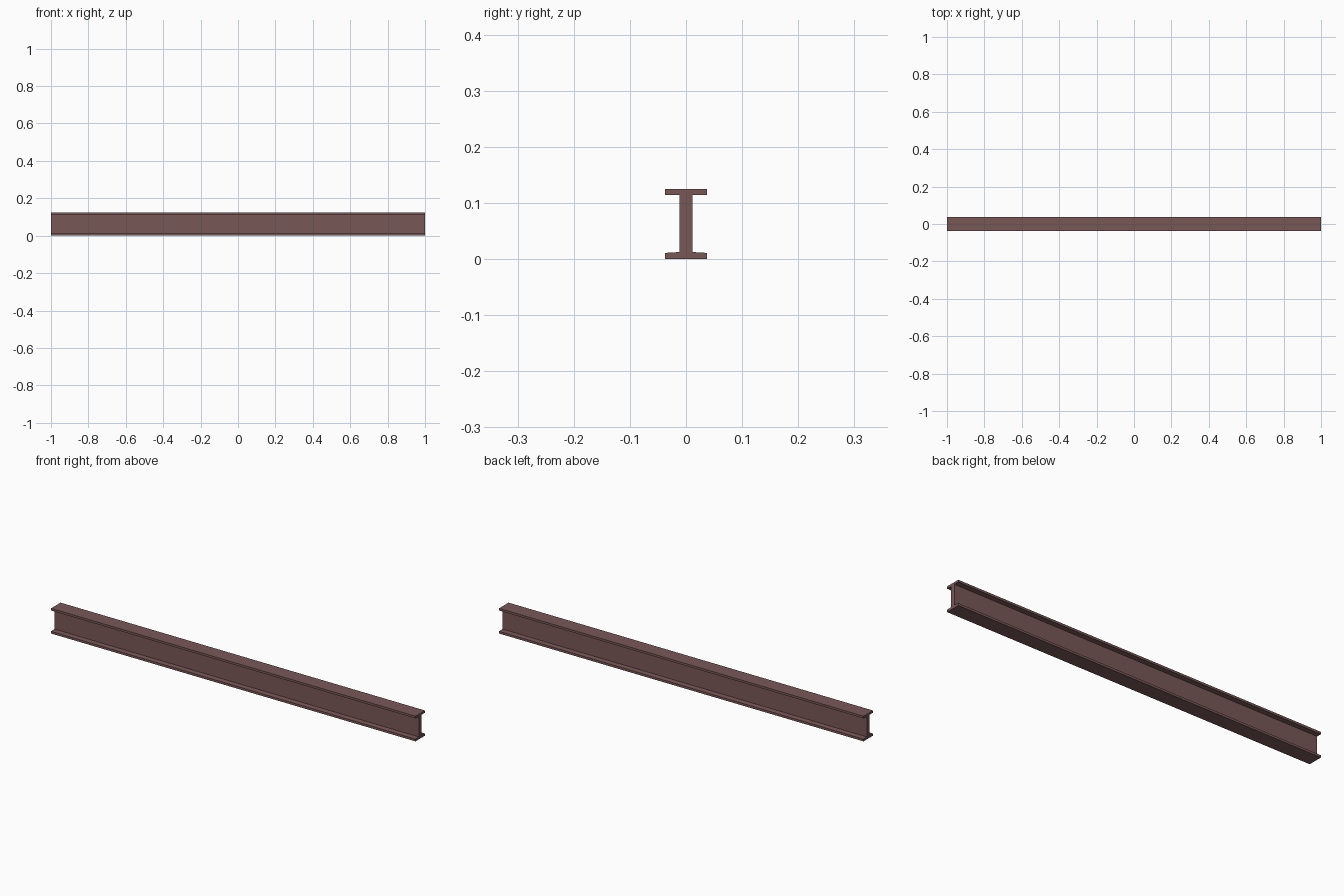
import bpy, bmesh

if "Cube" in bpy.data.objects:
    bpy.data.objects.remove(bpy.data.objects["Cube"])

LENGTH = 2.0
HEIGHT = 0.125
FLANGE = 0.037    # half width of the flanges
WEB = 0.0115      # half thickness of the web
EDGE = 0.011      # flange thickness at its edge
ROOT = 0.0125     # flange thickness where it meets the web

# I-shaped cross-section (y, z): right side, mirrored for the left
right = [(FLANGE, 0), (FLANGE, EDGE), (WEB, ROOT),
         (WEB, HEIGHT - EDGE), (FLANGE, HEIGHT - EDGE), (FLANGE, HEIGHT)]
profile = right + [(-y, z) for y, z in reversed(right)]

# Extrude the section along x
bm = bmesh.new()
end = bm.faces.new([bm.verts.new((-LENGTH / 2, y, z)) for y, z in profile])
ext = bmesh.ops.extrude_face_region(bm, geom=[end], use_keep_orig=True)
verts = [g for g in ext["geom"] if isinstance(g, bmesh.types.BMVert)]
bmesh.ops.translate(bm, verts=verts, vec=(LENGTH, 0, 0))
bmesh.ops.recalc_face_normals(bm, faces=bm.faces)

mesh = bpy.data.meshes.new("steel_beam")
bm.to_mesh(mesh)
bm.free()
beam = bpy.data.objects.new("steel_beam", mesh)
bpy.context.collection.objects.link(beam)

# Dull red-brown primer
paint = bpy.data.materials.new("red_brown_primer")
paint.diffuse_color = (0.19, 0.095, 0.095, 1)
paint.use_nodes = True
paint.node_tree.nodes["Principled BSDF"].inputs["Base Color"].default_value = paint.diffuse_color
mesh.materials.append(paint)
